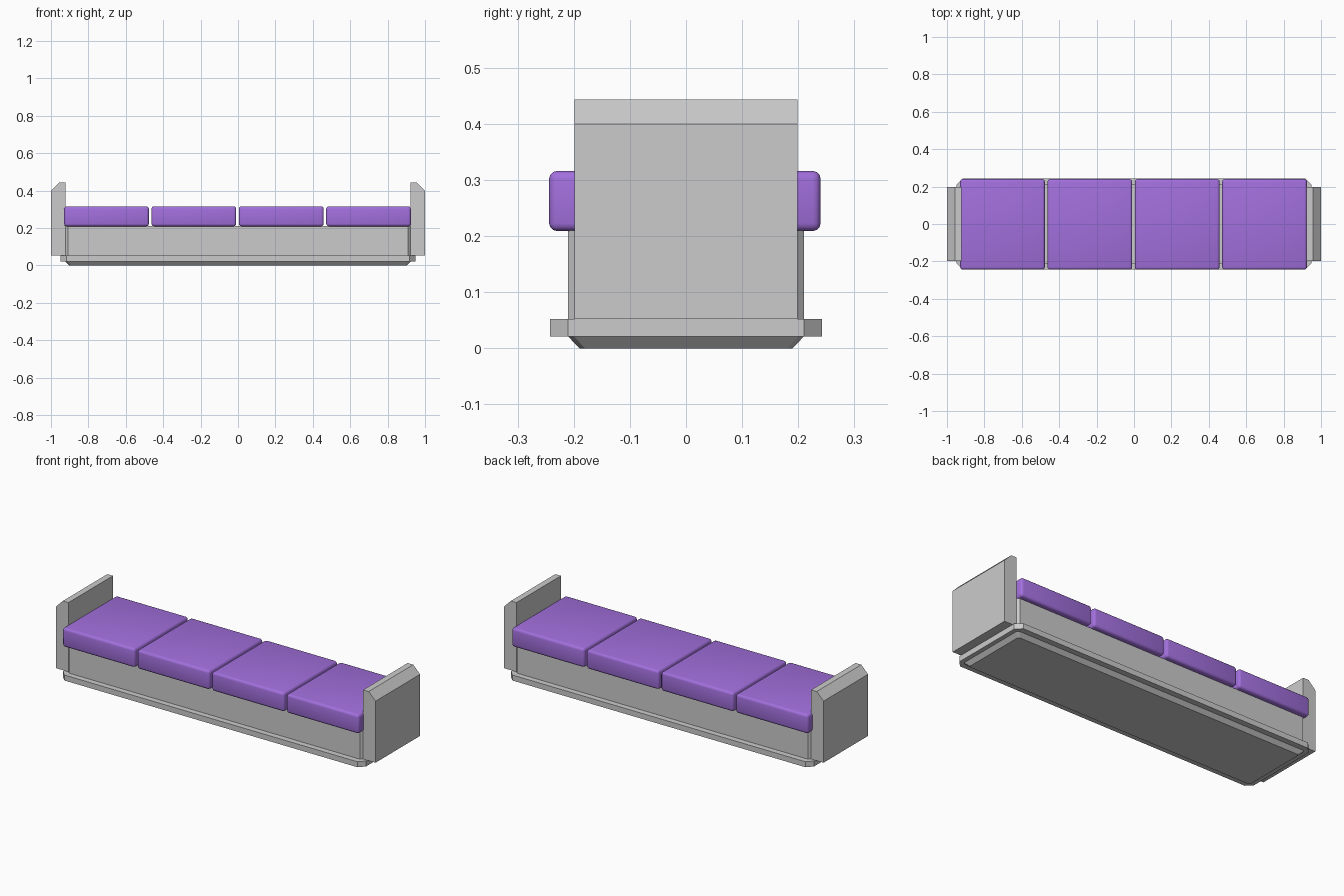
import bpy, bmesh

if "Cube" in bpy.data.objects:
    bpy.data.objects.remove(bpy.data.objects["Cube"])

purple = bpy.data.materials.new("purple_fabric")
purple.diffuse_color = (0.36, 0.16, 0.72, 1)
purple.use_nodes = True
purple.node_tree.nodes["Principled BSDF"].inputs["Base Color"].default_value = purple.diffuse_color


def make_object(name, bm):
    bmesh.ops.recalc_face_normals(bm, faces=bm.faces)
    mesh = bpy.data.meshes.new(name)
    bm.to_mesh(mesh)
    bm.free()
    obj = bpy.data.objects.new(name, mesh)
    bpy.context.collection.objects.link(obj)
    return obj


def octagon(hx, hy, cut):
    """Rectangle outline with cut corners."""
    return [(hx, hy - cut), (hx - cut, hy), (cut - hx, hy), (-hx, hy - cut),
            (-hx, cut - hy), (cut - hx, -hy), (hx - cut, -hy), (hx, cut - hy)]


def loft(name, lower, upper):
    """Closed solid between two matching 3D outlines."""
    bm = bmesh.new()
    a = [bm.verts.new(p) for p in lower]
    b = [bm.verts.new(p) for p in upper]
    n = len(a)
    bm.faces.new(a[::-1])
    bm.faces.new(b)
    for i in range(n):
        j = (i + 1) % n
        bm.faces.new((a[i], a[j], b[j], b[i]))
    return make_object(name, bm)


def slab(name, low, z0, high, z1):
    return loft(name, [(x, y, z0) for x, y in octagon(*low)],
                [(x, y, z1) for x, y in octagon(*high)])


# Base: tapered plinth, projecting skirt, seat box
slab("plinth", (0.903, 0.19, 0.01), 0.0, (0.924, 0.21, 0.01), 0.021)
slab("skirt", (0.948, 0.2425, 0.032), 0.021, (0.948, 0.2425, 0.032), 0.052)
slab("seat_box", (0.922, 0.21, 0.012), 0.052, (0.922, 0.21, 0.012), 0.21)

# Arms: extruded profile with a sloped outer top edge
profile = [(0.922, 0.052), (1.0, 0.052), (1.0, 0.4), (0.957, 0.443), (0.922, 0.443)]
for side, label in ((-1, "left"), (1, "right")):
    loft(label + "_arm", [(side * x, -0.199, z) for x, z in profile],
         [(side * x, 0.199, z) for x, z in profile])

# Four rounded seat cushions
for i in range(4):
    bm = bmesh.new()
    bmesh.ops.create_cube(bm, size=1)
    for v in bm.verts:
        v.co.x = v.co.x * 0.453 - 0.703 + i * 0.467
        v.co.y = v.co.y * 0.484 - 0.002
        v.co.z = v.co.z * 0.107 + 0.2625
    bmesh.ops.bevel(bm, geom=bm.edges[:], offset=0.014, segments=3,
                    profile=0.5, affect='EDGES')
    for f in bm.faces:
        f.smooth = True
    cushion = make_object(f"seat_cushion_{i + 1}", bm)
    cushion.data.materials.append(purple)
